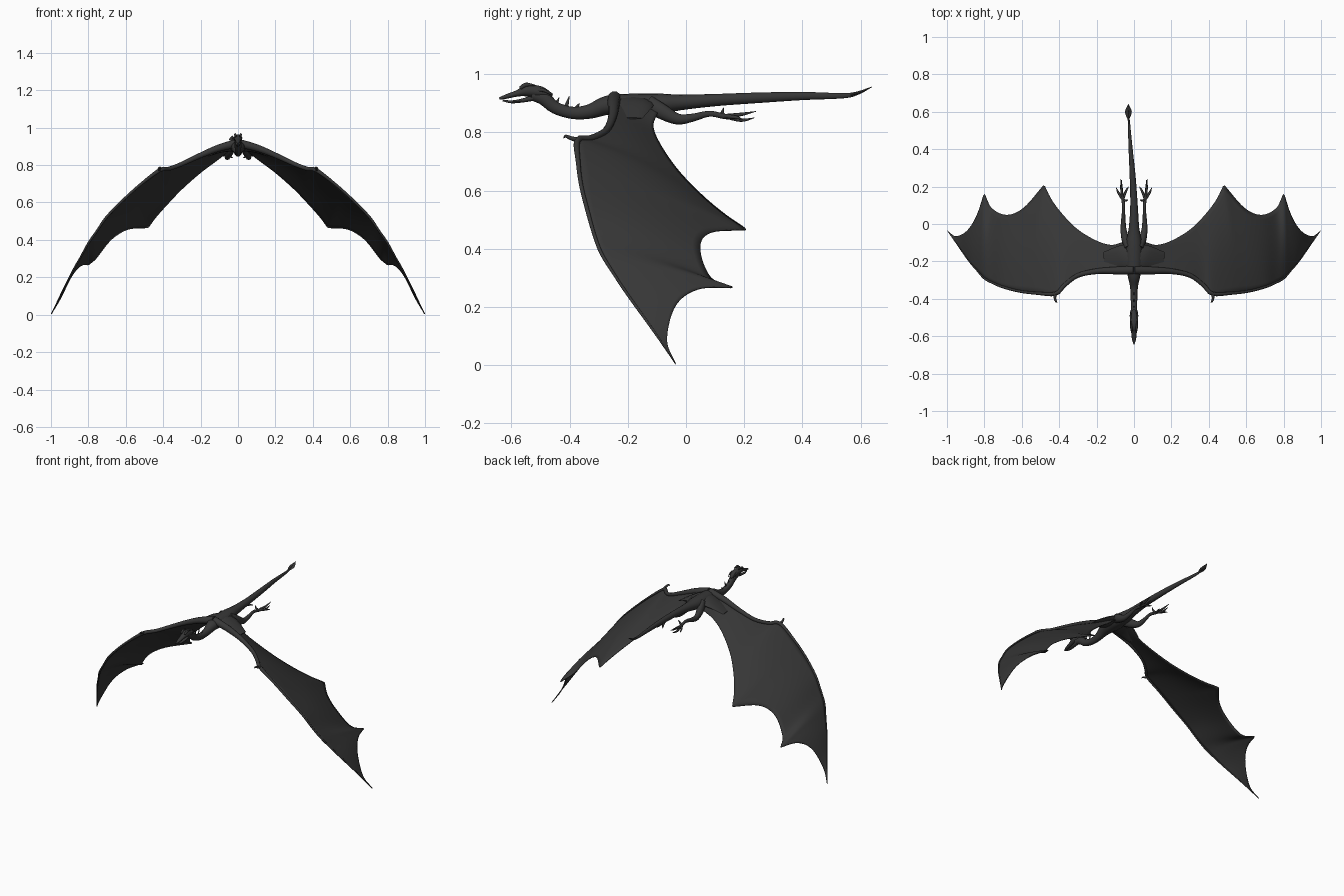
import bpy, bmesh, math
from mathutils import Vector

hide = bpy.data.materials.new("charcoal hide")
hide.diffuse_color = (0.038, 0.038, 0.038, 1)


def spline(pts, n):
    """Catmull-Rom samples through tuples of any length."""
    P = [Vector(p) for p in pts]
    P = [P[0] * 2 - P[1]] + P + [P[-1] * 2 - P[-2]]
    out = []
    for i in range(1, len(P) - 2):
        a, b, c, d = P[i - 1:i + 3]
        for k in range(n):
            t = k / n
            out.append(0.5 * (b * 2 + (c - a) * t + (a * 2 - b * 5 + c * 4 - d) * t ** 2
                              + (b * 3 - a - c * 3 + d) * t ** 3))
    return out + [P[-2]]


def finish(name, bm, mirror=False, thick=0):
    bmesh.ops.recalc_face_normals(bm, faces=bm.faces)
    me = bpy.data.meshes.new(name)
    bm.to_mesh(me)
    bm.free()
    me.materials.append(hide)
    ob = bpy.data.objects.new(name, me)
    bpy.context.collection.objects.link(ob)
    if thick:
        m = ob.modifiers.new("thickness", 'SOLIDIFY')
        m.thickness, m.offset = thick, 0
    if mirror:
        ob.modifiers.new("mirror", 'MIRROR').use_clip = True
    bpy.context.view_layer.objects.active = ob
    ob.select_set(True)
    bpy.ops.object.shade_smooth_by_angle(angle=math.radians(50))
    ob.select_set(False)
    return ob


def add_tube(bm, path, radii, n=4, sides=12):
    """Tapered elliptical tube; radii are (sideways, upright) pairs."""
    pts = spline([(*p, *r) for p, r in zip(path, radii)], n)
    C = [Vector(p[:3]) for p in pts]
    rings = []
    for i, c in enumerate(C):
        t = (C[min(i + 1, len(C) - 1)] - C[max(i - 1, 0)]).normalized()
        side = t.cross(Vector((0, 0, 1))).normalized()
        up = side.cross(t)
        ru, rv = max(pts[i][3], 0.0008), max(pts[i][4], 0.0008)
        rings.append([bm.verts.new(c + side * ru * math.cos(a) + up * rv * math.sin(a))
                      for a in (2 * math.pi * k / sides for k in range(sides))])
    for r, s in zip(rings, rings[1:]):
        for k in range(sides):
            bm.faces.new((r[k], r[k - 1], s[k - 1], s[k]))
    bm.faces.new(rings[0])
    bm.faces.new(rings[-1])


def tube(name, path, radii, mirror=False, **kw):
    bm = bmesh.new()
    add_tube(bm, path, radii, **kw)
    return finish(name, bm, mirror)


# body, neck and tail in one run
spine = [  # x, y, z, half width, half height
    (0, -0.53, 0.93, .017, .02), (0, -0.49, 0.918, .019, .024), (0, -0.45, 0.885, .017, .021),
    (0, -0.39, 0.867, .018, .021), (0, -0.33, 0.872, .022, .025), (0, -0.27, 0.893, .035, .033),
    (0, -0.19, 0.897, .045, .036), (0, -0.10, 0.898, .042, .036), (0, -0.02, 0.903, .028, .027),
    (0, 0.10, 0.911, .02, .021), (-.007, 0.25, 0.919, .016, .018), (-.018, 0.40, 0.925, .011, .014),
    (-.027, 0.54, 0.926, .006, .009), (-.03, 0.59, 0.935, .004, .006), (-.03, 0.635, 0.955, .001, .001)]
tube("body_neck_tail", [p[:3] for p in spine], [p[3:] for p in spine], sides=16)

# tail spade
tube("tail_spade", [(-.03, .555, .926), (-.03, .6, .938), (-.03, .64, .957)],
     [(.003, .003), (.018, .004), (.001, .001)])

# head: skull with snout, lower jaw, horns
tube("upper_head", [(0, -.46, .925), (0, -.50, .938), (0, -.545, .943), (0, -.58, .934),
                    (0, -.615, .924), (0, -.642, .916)],
     [(.008, .008), (.02, .02), (.021, .02), (.015, .011), (.011, .008), (.003, .004)])
tube("lower_jaw", [(0, -.52, .92), (0, -.56, .91), (0, -.60, .905), (0, -.63, .91)],
     [(.015, .011), (.012, .007), (.009, .005), (.002, .003)])
tube("brow_horn", [(.012, -.57, .952), (.015, -.55, .964), (.016, -.52, .962)],
     [(.006, .006), (.006, .007), (.002, .002)], mirror=True)
tube("cheek_horn", [(.012, -.52, .945), (.018, -.49, .945), (.018, -.46, .927)],
     [(.007, .008), (.005, .006), (.001, .001)], mirror=True)

# neck spikes
bm = bmesh.new()
for y, z, h in ((-.465, .91, .022), (-.44, .89, .03), (-.405, .88, .045), (-.37, .88, .02)):
    add_tube(bm, [(0, y - .012, z - .008), (0, y - .004, z + h * .4), (0, y + .004, z + h)],
             [(.004, .01), (.003, .006), (.001, .001)], n=2, sides=8)
finish("neck_spikes", bm)

# wing: edge points at the front matched with edge points at the back
lead = [(0, -.265, .918), (.10, -.265, .892), (.20, -.265, .852), (.30, -.285, .806), (.37, -.335, .78),
        (.42, -.382, .772), (.52, -.377, .697), (.61, -.366, .617), (.70, -.343, .525),
        (.755, -.32, .447), (.80, -.295, .382), (.84, -.25, .31), (.88, -.203, .24),
        (.94, -.118, .122), (.998, -.036, .004)]
trail = [[(0, -.09, .9), (.06, -.098, .865), (.12, -.113, .82), (.20, -.09, .76), (.30, -.03, .672),
          (.38, .05, .588), (.44, .13, .52), (.48, .21, .465)],
         [(.48, .21, .465), (.59, .085, .456), (.68, .048, .4), (.76, .085, .3), (.80, .165, .266)],
         [(.80, .165, .266), (.84, .045, .262), (.89, -.035, .205), (.95, -.066, .085), (.998, -.036, .004)]]
N, M = 6, 14
front = [spline(lead, N)[i] for i in range((len(lead) - 1) * N + 1)]
back = []
for part in trail:  # scallops meet at sharp finger tips
    back += spline(part, N)[(1 if back else 0):]


def sample(line, u):
    f = u * (len(line) - 1)
    i = min(int(f), len(line) - 2)
    return line[i].lerp(line[i + 1], f - i)


bm = bmesh.new()
COLS = 96
grid = []
for i in range(COLS + 1):
    u = i / COLS
    a, b = sample(front, u), sample(back, u)
    w = (b - a).length
    grid.append([bm.verts.new(a.lerp(b, j / M) + Vector((.25, 0, .9)) * .04 * w * math.sin(math.pi * j / M)
                              * min(1, u * 6)) for j in range(M + 1)])
for p, q in zip(grid, grid[1:]):
    for j in range(M):
        bm.faces.new((p[j], p[j + 1], q[j + 1], q[j]))
bmesh.ops.remove_doubles(bm, verts=bm.verts, dist=.0004)
finish("wing_membrane", bm, mirror=True, thick=.005)

# wing arm along the front edge, shoulder web and wrist claw
rad = [.024, .02, .015, .012, .011, .011, .008, .007, .007, .006, .006, .005, .005, .004, .001]
tube("wing_arm", [(p[0], p[1] + r * .8, p[2]) for p, r in zip(lead, rad)],
     [(r, r) for r in rad], mirror=True, sides=10)
tube("shoulder", [(0, -.18, .9), (.05, -.18, .893), (.10, -.185, .876), (.16, -.19, .848)],
     [(.075, .03), (.07, .022), (.06, .012), (.04, .003)], mirror=True)
tube("wrist_claw", [(.42, -.37, .773), (.423, -.395, .78), (.417, -.414, .787), (.41, -.42, .78)],
     [(.009, .009), (.007, .007), (.005, .005), (.001, .001)], mirror=True, sides=8)

# hind legs trailing behind
tube("hind_leg", [(.03, -.13, .9), (.045, -.085, .873), (.056, -.03, .846), (.057, .02, .85),
                  (.056, .08, .864), (.058, .13, .855), (.062, .155, .85)],
     [(.02, .028), (.021, .027), (.016, .019), (.012, .014), (.008, .01), (.009, .009), (.007, .006)],
     mirror=True)
bm = bmesh.new()
for tip, knuckle in (((.07, .24, .872), (.068, .19, .862)), ((.095, .195, .845), (.085, .17, .852)),
                     ((.028, .2, .84), (.042, .178, .846)), ((.066, .235, .85), (.066, .19, .842)),
                     ((.032, .13, .885), (.044, .125, .868))):
    add_tube(bm, [(.06, .13, .856), knuckle, tip], [(.007, .007), (.006, .006), (.001, .001)], sides=8)
finish("toes", bm, mirror=True)
